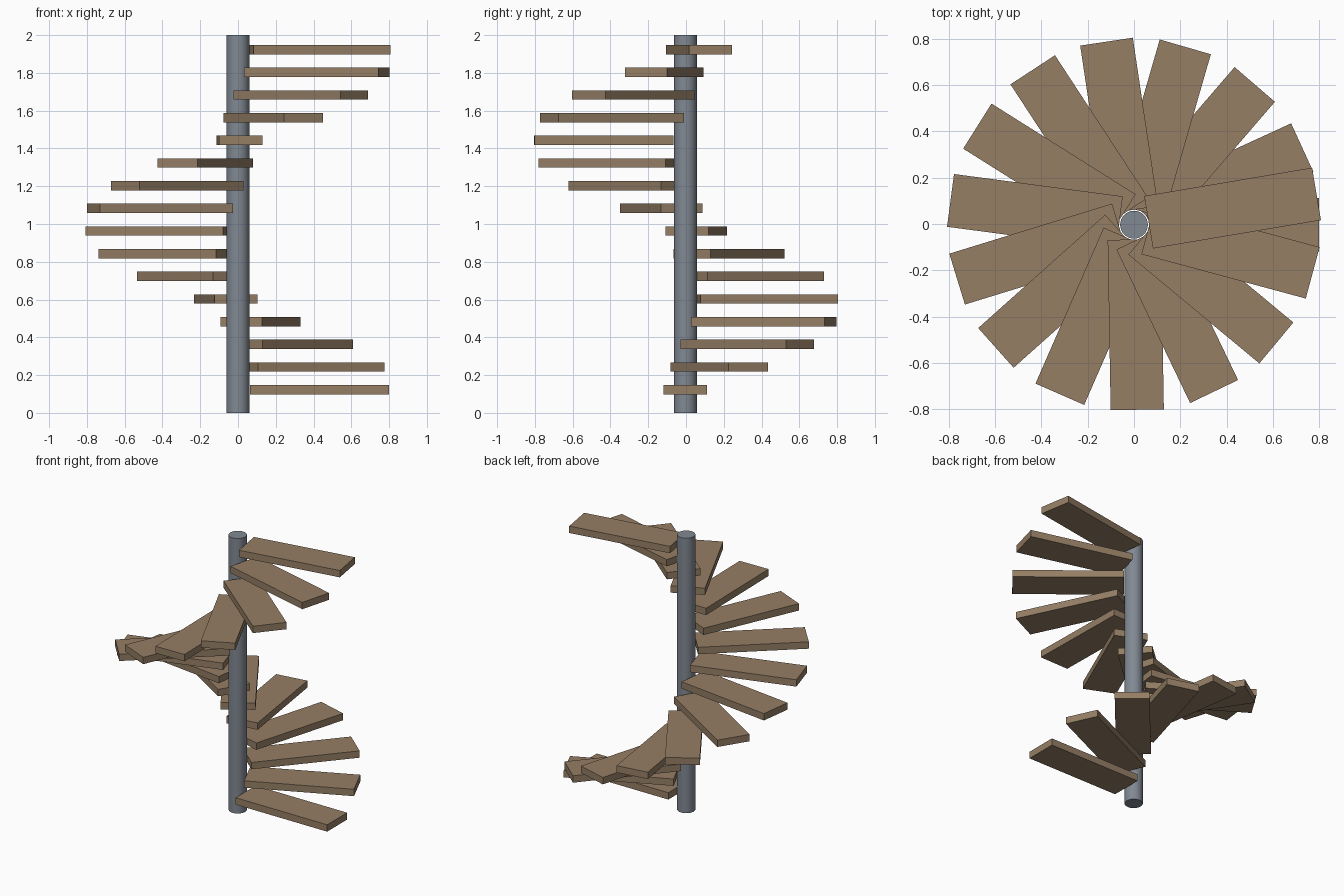
import bpy
from math import cos, sin, radians

if "Cube" in bpy.data.objects:
    bpy.data.objects.remove(bpy.data.objects["Cube"], do_unlink=True)


def make_material(name, rgb):
    mat = bpy.data.materials.new(name)
    mat.use_nodes = True
    colour = (*rgb, 1.0)
    mat.diffuse_color = colour
    mat.node_tree.nodes["Principled BSDF"].inputs["Base Color"].default_value = colour
    return mat


wood = make_material("brown wood", (0.30, 0.21, 0.13))
steel = make_material("grey steel", (0.22, 0.25, 0.29))

STEPS = 16
TURN = 0.43            # radians between treads
RISE = 0.12
FIRST_HEIGHT = 0.123   # centre of the lowest tread
INNER, OUTER = 0.064, 0.80
WIDTH, THICKNESS = 0.23, 0.05
AXIS_Y = -0.003        # keeps the whole stair centred

# Central pole
bpy.ops.mesh.primitive_cylinder_add(vertices=32, radius=0.06, depth=2,
                                    location=(0, AXIS_Y, 1))
pole = bpy.context.object
pole.name = "central_pole"
pole.data.materials.append(steel)
bpy.ops.object.shade_smooth_by_angle(angle=radians(30))

# Treads climbing anticlockwise around the pole
middle = (INNER + OUTER) / 2
for i in range(STEPS):
    angle = i * TURN
    bpy.ops.mesh.primitive_cube_add(
        size=1, rotation=(0, 0, angle),
        location=(middle * cos(angle), AXIS_Y + middle * sin(angle),
                  FIRST_HEIGHT + i * RISE))
    tread = bpy.context.object
    tread.name = f"tread_{i + 1:02d}"
    tread.scale = (OUTER - INNER, WIDTH, THICKNESS)
    bpy.ops.object.transform_apply(location=False, rotation=False, scale=True)
    tread.data.materials.append(wood)
